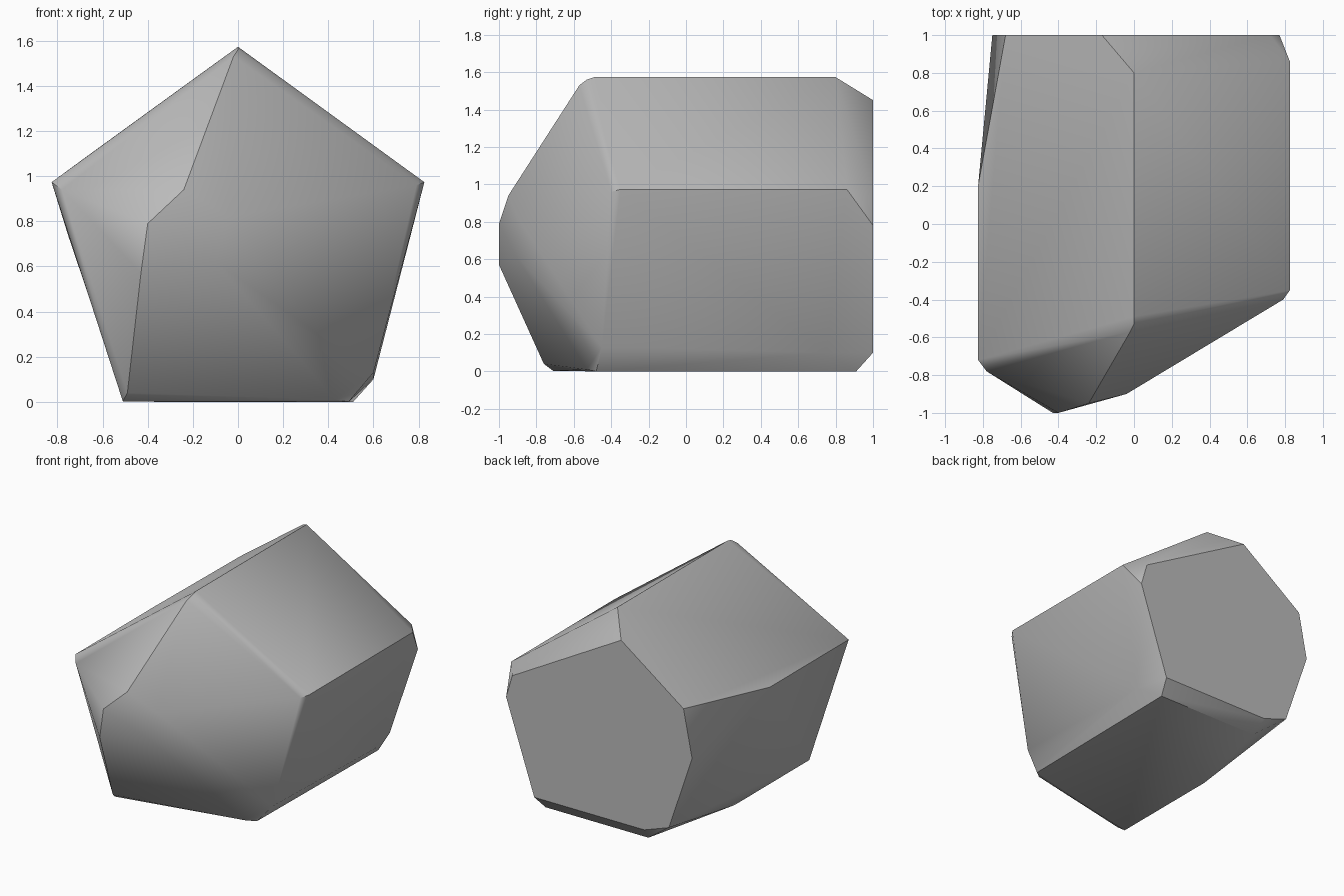
import bpy, bmesh, math

if "Cube" in bpy.data.objects:
    bpy.data.objects.remove(bpy.data.objects["Cube"])

# Regular pentagon that the crystal's cross-section follows
R, ZC = 0.868, 0.705


def corner(i, y):
    a = math.radians(90 + 72 * i)
    return (R * math.cos(a), y, ZC + R * math.sin(a))


points = []
# Pentagon corners: 0 top, 1 left, 2 bottom left, 4 right
for i, ys in {0: (-0.49, 0.80), 1: (-0.72, 0.2), 2: (-0.71, 0.16), 4: (-0.35, 0.86)}.items():
    points += [corner(i, y) for y in ys]

# Worn bottom right edge
points += [(0.60, -0.45, 0.13), (0.60, 0.75, 0.10), (0.43, -0.53, 0.01),
           (0.49, -0.48, 0.0), (0.51, 0.91, 0.0), (-0.33, 0.91, 0.0)]

# Flat back end with its cut corners
points += [(-0.17, 1.0, 1.45), (-0.68, 1.0, 1.08), (-0.75, 1.0, 0.73),
           (-0.56, 1.0, 0.17), (-0.36, 1.0, 0.10), (0.54, 1.0, 0.10),
           (0.77, 1.0, 0.78), (0.72, 1.0, 0.95), (0.51, 1.0, 1.05),
           (0.62, 0.81, 1.12)]

# Blunt front point, slightly rounded where it meets the sides
points += [(-0.43, -1.0, 0.57), (-0.40, -1.0, 0.79), (-0.04, -0.90, 0.82),
           (-0.10, -0.91, 0.62), (-0.24, -0.95, 0.94), (0.0, -0.53, 1.56),
           (-0.02, -0.57, 1.53), (-0.78, -0.78, 0.94), (-0.49, -0.76, 0.04),
           (0.79, -0.40, 0.96)]

# Wrap the points in a solid
bm = bmesh.new()
for p in points:
    bm.verts.new(p)
bmesh.ops.convex_hull(bm, input=bm.verts)
bmesh.ops.delete(bm, geom=[v for v in bm.verts if not v.link_faces], context='VERTS')
bmesh.ops.dissolve_limit(bm, angle_limit=math.radians(2), verts=bm.verts, edges=bm.edges)
bmesh.ops.recalc_face_normals(bm, faces=bm.faces)
mesh = bpy.data.meshes.new("crystal_rock")
bm.to_mesh(mesh)
bm.free()

rock = bpy.data.objects.new("crystal_rock", mesh)
bpy.context.collection.objects.link(rock)
grey = bpy.data.materials.new("stone_grey")
grey.diffuse_color = (0.5, 0.5, 0.5, 1)
grey.use_nodes = True
grey.node_tree.nodes["Principled BSDF"].inputs["Base Color"].default_value = grey.diffuse_color
mesh.materials.append(grey)

# Soft shading over shallow facets, sharp main edges
bpy.context.view_layer.objects.active = rock
rock.select_set(True)
bpy.ops.object.shade_smooth_by_angle(angle=math.radians(40))
